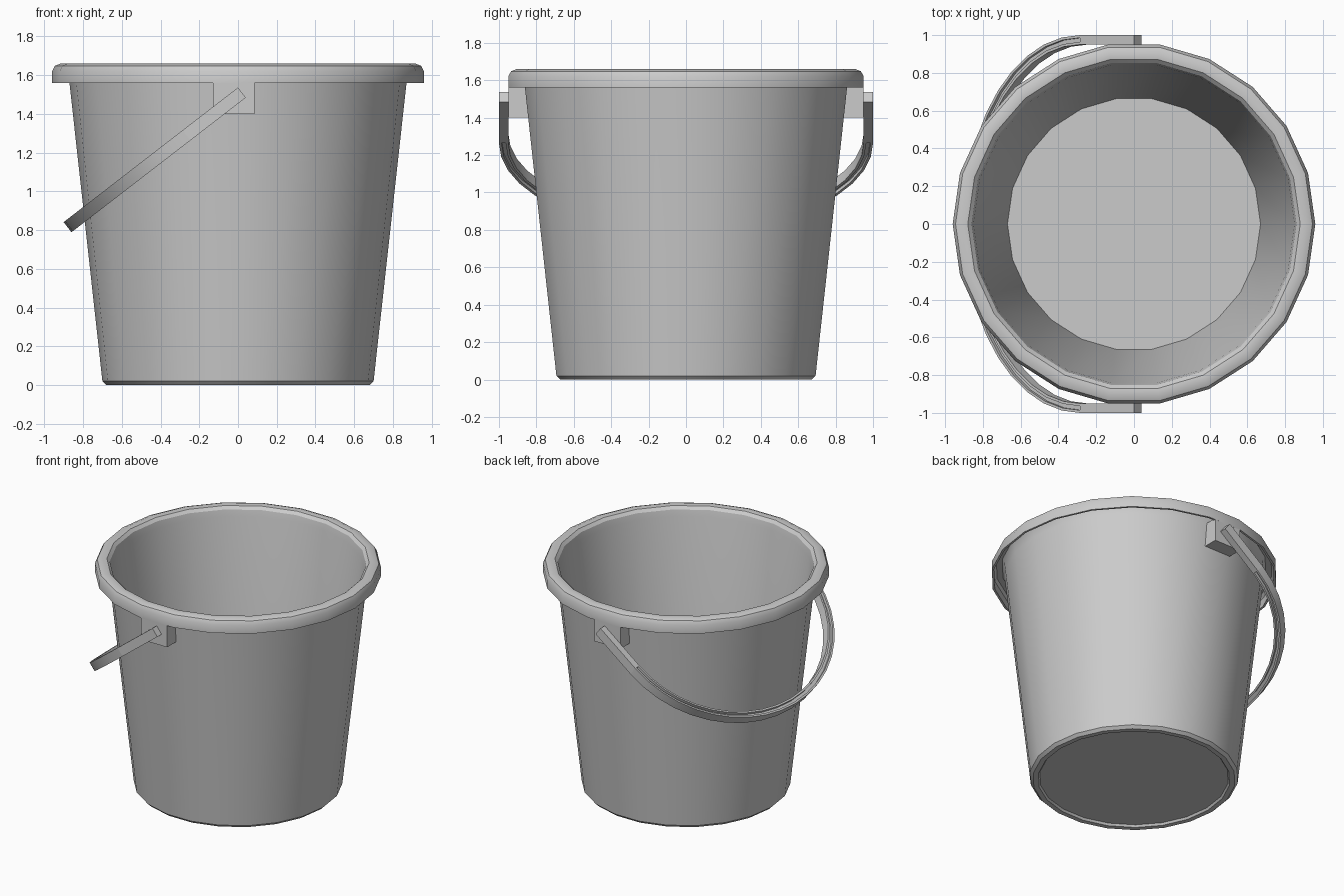
import bpy, bmesh, math
from mathutils import Vector

if "Cube" in bpy.data.objects:
    bpy.data.objects.remove(bpy.data.objects["Cube"], do_unlink=True)

SIDES = 22

grey = bpy.data.materials.new("plain grey plastic")
grey.use_nodes = True
colour = (0.6, 0.6, 0.6, 1)
grey.diffuse_color = colour
grey.node_tree.nodes["Principled BSDF"].inputs["Base Color"].default_value = colour


def finish(bm, name, smooth=True):
    bmesh.ops.recalc_face_normals(bm, faces=bm.faces[:])
    mesh = bpy.data.meshes.new(name)
    bm.to_mesh(mesh)
    bm.free()
    mesh.materials.append(grey)
    obj = bpy.data.objects.new(name, mesh)
    bpy.context.collection.objects.link(obj)
    if smooth:
        bpy.ops.object.select_all(action='DESELECT')
        obj.select_set(True)
        bpy.context.view_layer.objects.active = obj
        bpy.ops.object.shade_smooth_by_angle(angle=math.radians(32))
    return obj


def skin(bm, rings, closed_rings=True):
    """Join successive closed rings of points and cap both ends."""
    rows = [[bm.verts.new(p) for p in ring] for ring in rings]
    for a, b in zip(rows, rows[1:]):
        for i in range(len(a)):
            j = (i + 1) % len(a)
            bm.faces.new((a[i], a[j], b[j], b[i]))
    bm.faces.new(rows[0])
    bm.faces.new(rows[-1])


# Bucket: underside, foot, outer wall, hollow rolled rim, inner wall, floor
profile = [(0.635, 0.015), (0.645, 0), (0.68, 0), (0.70, 0.02),
           (0.87, 1.56), (0.877, 1.62), (0.89, 1.64), (0.93, 1.64),
           (0.945, 1.62), (0.945, 1.56), (0.96, 1.56), (0.96, 1.62),
           (0.945, 1.648), (0.915, 1.66), (0.88, 1.655), (0.86, 1.635),
           (0.85, 1.59), (0.67, 0.04)]
turns = [math.tau * i / SIDES for i in range(SIDES)]
bm = bmesh.new()
skin(bm, [[(r * math.cos(a), r * math.sin(a), z) for a in turns] for r, z in profile])
finish(bm, "bucket_body")

# Blocks under the rim that carry the handle
for side, name in ((-1, "front_handle_mount"), (1, "back_handle_mount")):
    bm = bmesh.new()
    bmesh.ops.create_cube(bm, size=1)
    for v in bm.verts:
        v.co = (v.co.x * 0.215 - 0.022, v.co.y * 0.105 + side * 0.8975,
                v.co.z * 0.17 + 1.485)
    finish(bm, name, smooth=False)

# Handle: a tilted strap, with solid straight ends and a grooved bow
start = Vector((0.02, 0, 1.51))
along = Vector((-0.79, 0, -0.61)).normalized()
across = Vector((along.z, 0, -along.x))
STRAIGHT, LENGTH = 0.36, 1.137
THICK, HALF = 0.05, 0.033


def sweep(bm, path, section):
    """path: (point, outward normal) in the strap plane; section: (inset, offset)."""
    rings = []
    for (t, y), (nt, ny) in path:
        rings.append([start + along * (t - nt * d) + Vector((0, y - ny * d, 0)) + across * h
                      for d, h in section])
    skin(bm, rings)


solid = [(0, -HALF), (THICK, -HALF), (THICK, HALF), (0, HALF)]
lip, web = 0.014, 0.012
half_groove = [(0, HALF), (lip, HALF), (lip, web),
               (THICK - lip, web), (THICK - lip, HALF), (THICK, HALF)]
grooved = half_groove + [(d, -h) for d, h in reversed(half_groove)]

bow = []
reach = LENGTH - STRAIGHT
for i in range(21):
    a = math.pi * (i / 20 - 0.5)
    normal = Vector((math.cos(a) / reach, math.sin(a))).normalized()
    bow.append(((STRAIGHT + reach * math.cos(a), math.sin(a)), normal))

bm = bmesh.new()
sweep(bm, bow, grooved)
for side in (-1, 1):
    sweep(bm, [((t, side), (0, side)) for t in (0, STRAIGHT)], solid)
finish(bm, "carrying_handle")
